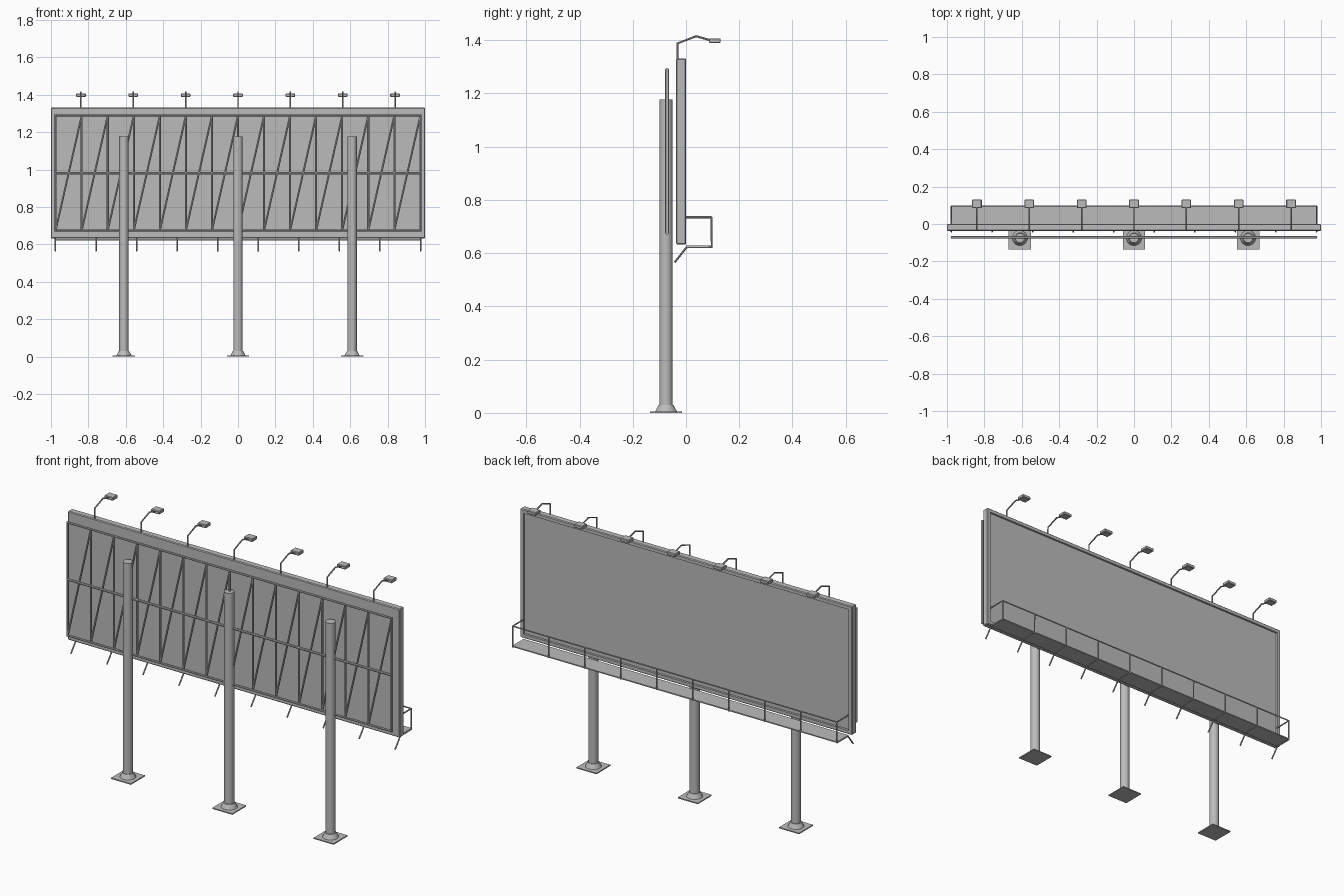
import bpy, bmesh, math
from mathutils import Matrix, Vector

if "Cube" in bpy.data.objects:
    bpy.data.objects.remove(bpy.data.objects["Cube"])

grey = bpy.data.materials.new("steel_grey")
grey.diffuse_color = (0.5, 0.5, 0.5, 1)
grey.use_nodes = True
grey.node_tree.nodes["Principled BSDF"].inputs["Base Color"].default_value = grey.diffuse_color


def finish(name, bm, smooth=False):
    me = bpy.data.meshes.new(name)
    bm.to_mesh(me)
    bm.free()
    ob = bpy.data.objects.new(name, me)
    bpy.context.collection.objects.link(ob)
    me.materials.append(grey)
    if smooth:
        shade(ob)
    return ob


def select(ob):
    bpy.ops.object.select_all(action='DESELECT')
    ob.select_set(True)
    bpy.context.view_layer.objects.active = ob


def shade(ob):
    select(ob)
    bpy.ops.object.shade_smooth_by_angle(angle=math.radians(35))


def box(bm, lo, hi):
    lo, hi = Vector(lo), Vector(hi)
    m = Matrix.Translation((lo + hi) / 2) @ Matrix.Diagonal((*(hi - lo), 1))
    return bmesh.ops.create_cube(bm, size=1, matrix=m)["verts"]


def cone(bm, x, y, z0, z1, r0, r1):
    bmesh.ops.create_cone(bm, cap_ends=True, segments=32, radius1=r0, radius2=r1,
                          depth=z1 - z0, matrix=Matrix.Translation((x, y, (z0 + z1) / 2)))


def rods(name, paths, radius, closed=False):
    """Round bars following straight-segment paths."""
    cu = bpy.data.curves.new(name, 'CURVE')
    cu.dimensions = '3D'
    cu.bevel_depth = radius
    cu.bevel_resolution = 2
    cu.use_fill_caps = True
    for path in paths:
        sp = cu.splines.new('POLY')
        sp.points.add(len(path) - 1)
        for p, co in zip(sp.points, path):
            p.co = (*co, 1)
        sp.use_cyclic_u = closed
    ob = bpy.data.objects.new(name, cu)
    bpy.context.collection.objects.link(ob)
    select(ob)
    bpy.ops.object.convert(target='MESH')
    ob = bpy.context.object
    ob.data.materials.clear()
    ob.data.materials.append(grey)
    shade(ob)


# Display panel with a raised border on the +y side
bm = bmesh.new()
box(bm, (-1, -0.037, 0.632), (1, 0, 1.332))
bmesh.ops.bevel(bm, geom=bm.edges[:], offset=0.004, segments=1, affect='EDGES')
bm.normal_update()
face = max(bm.faces, key=lambda f: f.normal.y * f.calc_area())
bmesh.ops.inset_region(bm, faces=[face], thickness=0.024, depth=0)
bmesh.ops.inset_region(bm, faces=[face], thickness=0.001, depth=-0.01)
finish("display_panel", bm)

# Support poles with flared collars and square base plates
PY = -0.075
for i, x in enumerate((-0.61, 0, 0.61)):
    bm = bmesh.new()
    cone(bm, x, PY, 0.004, 1.177, 0.025, 0.025)
    cone(bm, x, PY, 0.005, 0.03, 0.041, 0.028)
    box(bm, (x - 0.06, PY - 0.06, 0), (x + 0.06, PY + 0.06, 0.006))
    finish(f"support_pole_{i + 1}", bm, smooth=True)

# Rear truss: outer frame, middle rail, uprights and diagonals
TY, X, Z0, Z1 = -0.071, 0.975, 0.675, 1.29
ZM = 0.98
rods("truss_frame", [[(-X, TY, Z0), (X, TY, Z0), (X, TY, Z1), (-X, TY, Z1)]], 0.007, True)
rods("truss_middle_rail", [[(-X, TY, ZM), (X, TY, ZM)]], 0.007)
step = 2 * X / 14
xs = [-X + step * i for i in range(15)]
rods("truss_uprights", [[(x, TY, Z0), (x, TY, Z1)] for x in xs[1:-1]], 0.0055)
rods("truss_diagonals", [[(x, TY, Z0), (x + step, TY, Z1)] for x in xs[:-1]], 0.005)

# Catwalk deck, bent brackets that become railing posts, and hand rail
bm = bmesh.new()
box(bm, (-0.978, 0, 0.622), (0.978, 0.098, 0.628))
finish("catwalk_deck", bm)
RX, RY, RZ = 0.976, 0.096, 0.735
rods("catwalk_brackets",
     [[(x, -0.043, 0.565), (x, 0.002, 0.622), (x, RY, 0.622), (x, RY, RZ)]
      for x in (-RX + 2 * RX / 9 * i for i in range(10))], 0.004)
rods("catwalk_hand_rail",
     [[(-RX, -0.002, RZ), (-RX, RY, RZ), (RX, RY, RZ), (RX, -0.002, RZ)]], 0.004)

# Seven lamps on bent arms along the top edge
lamp_x = [-0.84 + 0.28 * i for i in range(7)]
rods("lamp_arms", [[(x, -0.032, 1.325), (x, -0.032, 1.388), (x, 0.038, 1.415),
                    (x, 0.095, 1.399)] for x in lamp_x], 0.004)
bm = bmesh.new()
for x in lamp_x:
    box(bm, (x - 0.026, 0.086, 1.389), (x + 0.026, 0.13, 1.407))
bmesh.ops.bevel(bm, geom=bm.edges[:], offset=0.003, segments=1, affect='EDGES')
finish("lamp_heads", bm)
